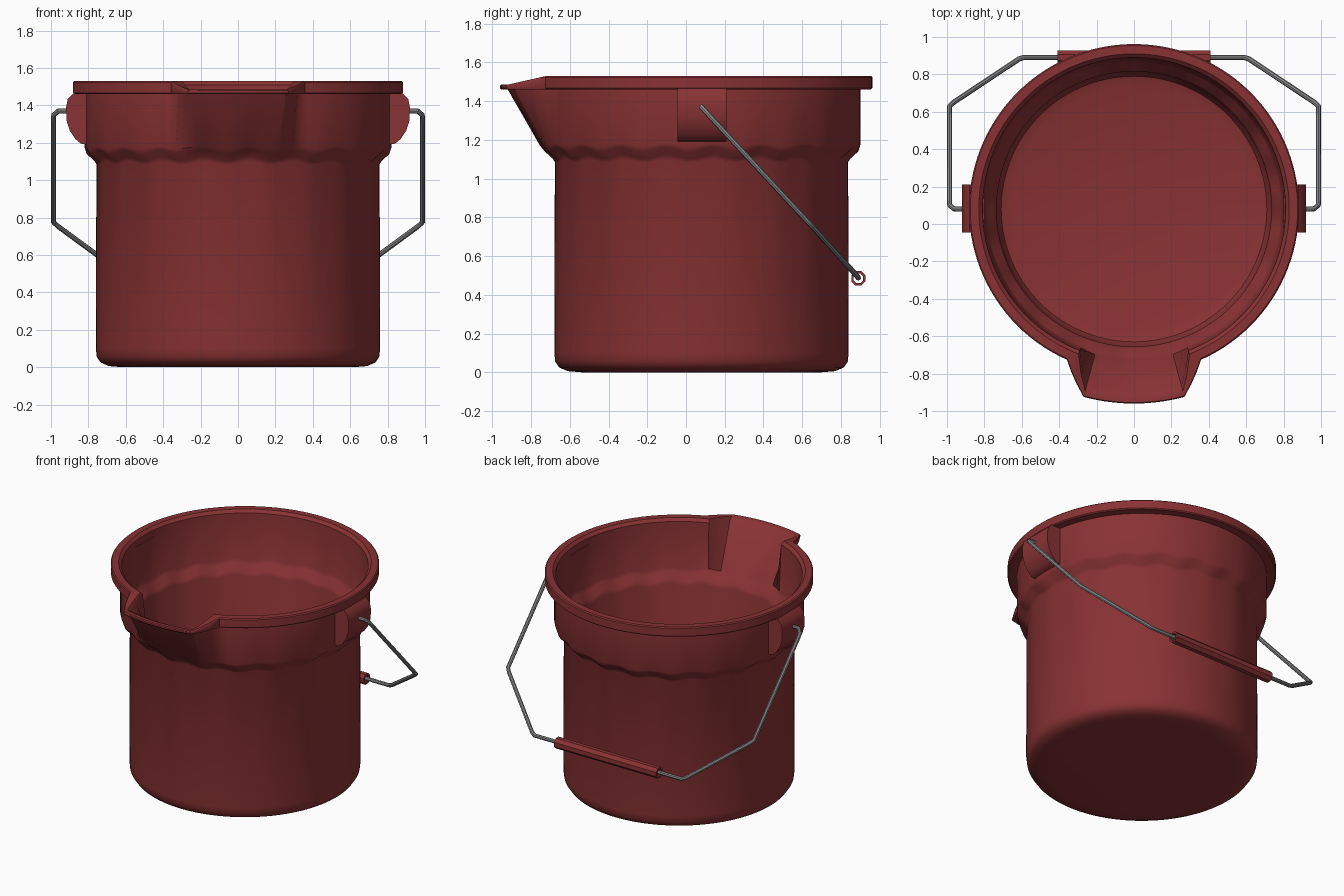
import bpy, bmesh, math
from mathutils import Vector

if "Cube" in bpy.data.objects:
    bpy.data.objects.remove(bpy.data.objects["Cube"])

CY = 0.08      # bucket axis sits slightly behind the middle
SEG = 120      # 3 degree steps, so the spout corners land on vertices


def material(name, rgb):
    m = bpy.data.materials.new(name)
    m.diffuse_color = (*rgb, 1)
    m.use_nodes = True
    m.node_tree.nodes["Principled BSDF"].inputs["Base Color"].default_value = m.diffuse_color
    return m


RED = material("red plastic", (0.25, 0.032, 0.034))
STEEL = material("grey steel", (0.25, 0.25, 0.25))


def finish(ob, mat, angle=35):
    ob.data.materials.clear()
    ob.data.materials.append(mat)
    bpy.ops.object.select_all(action='DESELECT')
    ob.select_set(True)
    bpy.context.view_layer.objects.active = ob
    if angle:
        bpy.ops.object.shade_smooth_by_angle(angle=math.radians(angle))
    return ob


def from_bmesh(name, bm, mat, angle=35):
    bmesh.ops.recalc_face_normals(bm, faces=bm.faces)
    me = bpy.data.meshes.new(name)
    bm.to_mesh(me)
    bm.free()
    ob = bpy.data.objects.new(name, me)
    bpy.context.collection.objects.link(ob)
    return finish(ob, mat, angle)


def bridge(bm, a, b):
    n = len(a)
    for i in range(n):
        bm.faces.new((a[i], a[(i + 1) % n], b[(i + 1) % n], b[i]))


def spout(deg, neck):
    """1 across the lip, falling to 0 at the neck angle."""
    return min(1, max(0, (neck - abs(deg)) / (neck - 15)))


# Bucket shell: radius, height, spout reach, spout drop, neck angle, scallop
rings = [
    (0.62, 0.00, 0, 0, 24, 0),
    (0.69, 0.006, 0, 0, 24, 0),
    (0.735, 0.025, 0, 0, 24, 0),
    (0.755, 0.055, 0, 0, 24, 0),
    (0.76, 0.10, 0, 0, 24, 0),
    (0.757, 1.09, 0, 0, 24, 0.008),
    (0.768, 1.112, 0, 0, 24, 0.012),
    (0.81, 1.15, 0.00, 0, 24, 0.012),
    (0.82, 1.175, 0.015, 0, 24, 0.006),
    (0.82, 1.46, 0.18, 0, 24, 0),
    (0.875, 1.46, 0.16, 0, 24, 0),
    (0.882, 1.467, 0.158, 0, 24, 0),
    (0.882, 1.523, 0.158, 0.045, 24, 0),
    (0.875, 1.53, 0.16, 0.045, 24, 0),
    (0.83, 1.53, 0.18, 0.045, 21, 0),
    (0.81, 1.51, 0.17, 0.04, 21, 0),
    (0.795, 1.18, 0.01, 0, 21, 0.006),
    (0.785, 1.155, 0, 0, 21, 0.012),
    (0.745, 1.115, 0, 0, 21, 0.012),
    (0.735, 1.09, 0, 0, 21, 0.008),
    (0.735, 0.10, 0, 0, 21, 0),
    (0.71, 0.05, 0, 0, 21, 0),
    (0.65, 0.03, 0, 0, 21, 0),
]
bm = bmesh.new()
loops = []
for r, z, reach, drop, neck, wave in rings:
    loop = []
    for i in range(SEG):
        deg = i * 360 / SEG - 180
        a = math.radians(deg)
        s = spout(deg, neck)
        rad = r + reach * s
        h = z - drop * s + wave * math.sin(20 * a)
        loop.append(bm.verts.new((rad * math.sin(a), CY - rad * math.cos(a), h)))
    loops.append(loop)
for a, b in zip(loops, loops[1:]):
    bridge(bm, a, b)
bm.faces.new(loops[0])
bm.faces.new(loops[-1])
from_bmesh("bucket_shell", bm, RED)

# Handle ears: rounded side profile extruded along y
ear = [(0.80, 1.19), (0.84, 1.195), (0.87, 1.22), (0.90, 1.265), (0.917, 1.32),
       (0.919, 1.39), (0.91, 1.435), (0.88, 1.465), (0.80, 1.465)]
for side, label in ((1, "right"), (-1, "left")):
    bm = bmesh.new()
    ends = [[bm.verts.new((side * x, y, z)) for x, z in ear] for y in (-0.045, 0.21)]
    bridge(bm, *ends)
    for e in ends:
        bm.faces.new(e)
    from_bmesh(label + "_handle_ear", bm, RED)

# Wire bail: mirrored bent path
half = [(0.88, 0.08, 1.37), (0.96, 0.08, 1.37), (0.985, 0.10, 1.348),
        (0.986, 0.125, 1.32), (0.986, 0.63, 0.775), (0.965, 0.65, 0.755),
        (0.615, 0.882, 0.498), (0.59, 0.89, 0.487)]
path = half + [(-x, y, z) for x, y, z in reversed(half)]
cu = bpy.data.curves.new("wire_handle", 'CURVE')
cu.dimensions = '3D'
cu.bevel_depth = 0.014
cu.bevel_resolution = 2
cu.use_fill_caps = True
sp = cu.splines.new('POLY')
sp.points.add(len(path) - 1)
for p, co in zip(sp.points, path):
    p.co = (*co, 1)
wire = bpy.data.objects.new("wire_handle", cu)
bpy.context.collection.objects.link(wire)
bpy.context.view_layer.objects.active = wire
wire.select_set(True)
bpy.ops.object.select_all(action='DESELECT')
wire.select_set(True)
bpy.ops.object.convert(target='MESH')
finish(bpy.context.view_layer.objects.active, STEEL, 40)

# Hand grip: hollow eight-sided tube around the wire
bm = bmesh.new()
tube = []
for r, x in ((0.04, -0.41), (0.04, 0.41), (0.027, 0.41), (0.027, -0.41)):
    ring = []
    for i in range(8):
        t = math.tau * (i + 0.5) / 8
        ring.append(bm.verts.new(Vector((x, 0.89 + r * math.cos(t), 0.485 + r * math.sin(t)))))
    tube.append(ring)
for i in range(4):
    bridge(bm, tube[i], tube[(i + 1) % 4])
from_bmesh("hand_grip", bm, RED, 30)
